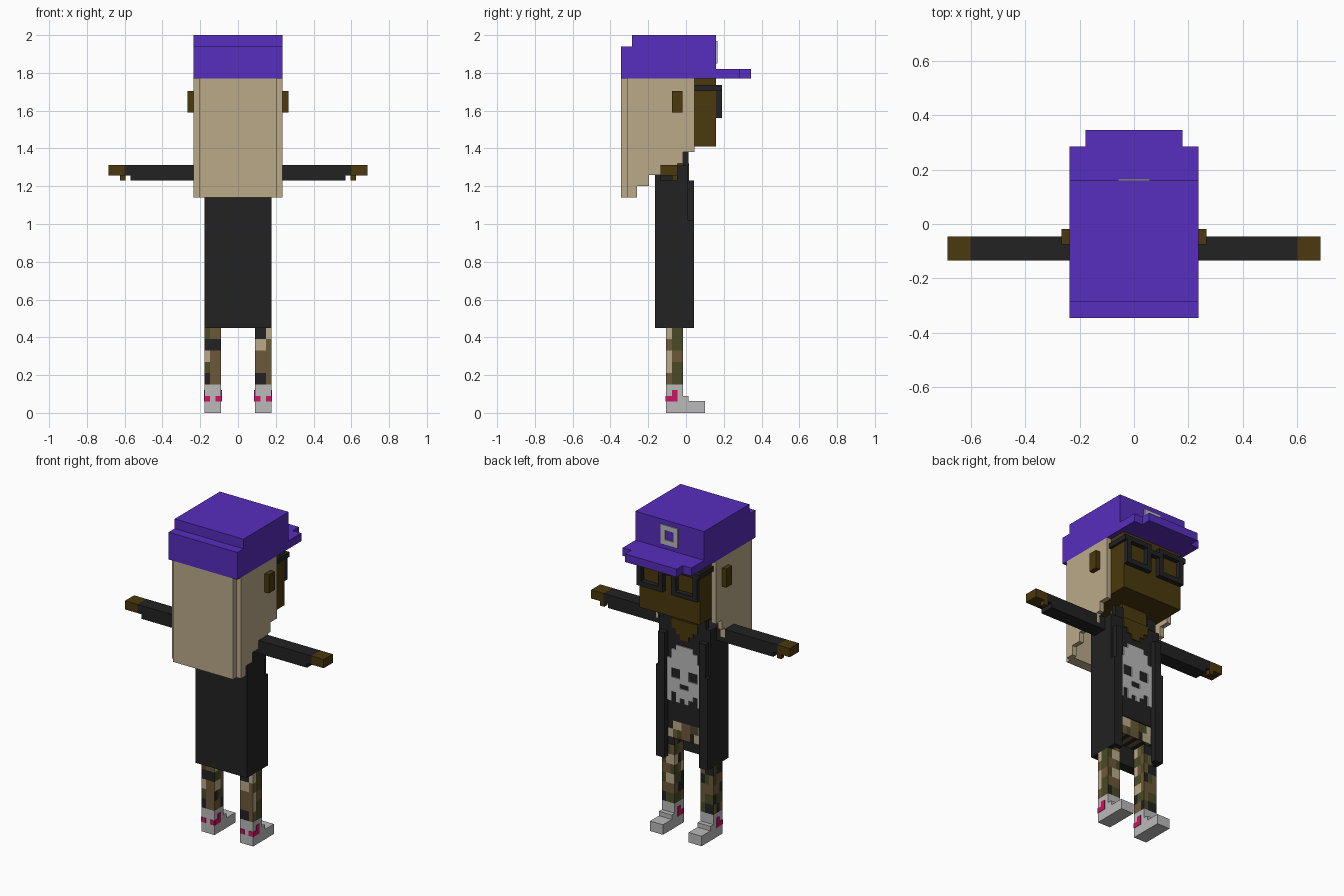
import bpy, bmesh
from mathutils import Vector

if "Cube" in bpy.data.objects:
    bpy.data.objects.remove(bpy.data.objects["Cube"])

V = 0.0296  # block unit


def material(name, r, g, b):
    m = bpy.data.materials.new(name)
    m.diffuse_color = (r, g, b, 1)
    m.use_nodes = True
    m.node_tree.nodes["Principled BSDF"].inputs["Base Color"].default_value = m.diffuse_color
    return m


PURPLE = material("purple", 0.095, 0.027, 0.51)
HAIR = material("sandy tan", 0.49, 0.40, 0.25)
SKIN = material("dark skin", 0.070, 0.041, 0.004)
BLACK = material("soft black", 0.016, 0.016, 0.016)
GREY = material("light grey", 0.49, 0.49, 0.49)
PINK = material("hot pink", 0.62, 0.006, 0.12)
OLIVE = material("olive", 0.068, 0.068, 0.020)
BROWN = material("camo brown", 0.150, 0.098, 0.040)


def finish(name, bm, mats):
    bmesh.ops.recalc_face_normals(bm, faces=bm.faces)
    me = bpy.data.meshes.new(name)
    bm.to_mesh(me)
    bm.free()
    for m in mats:
        me.materials.append(m)
    ob = bpy.data.objects.new(name, me)
    bpy.context.collection.objects.link(ob)
    return ob


def add_box(bm, b):
    """Box from (x0, x1, y0, y1, z0, z1)."""
    vs = bmesh.ops.create_cube(bm, size=1)["verts"]
    for v in vs:
        v.co = Vector(b[2 * i] if v.co[i] < 0 else b[2 * i + 1] for i in range(3))


def part(name, mat, boxes, mirror=False):
    bm = bmesh.new()
    for b in boxes:
        add_box(bm, b)
        if mirror:
            add_box(bm, (-b[1], -b[0]) + tuple(b[2:]))
    return finish(name, bm, [mat])


def profile(name, mat, pts, spans):
    """Extrude a y-z outline across each x span."""
    bm = bmesh.new()
    for x0, x1 in spans:
        f = bm.faces.new([bm.verts.new((x0, y, z)) for y, z in pts])
        new = bmesh.ops.extrude_face_region(bm, geom=[f])["geom"]
        for v in new:
            if isinstance(v, bmesh.types.BMVert):
                v.co.x = x1
    return finish(name, bm, [mat])


def camo(name, b, div, pats):
    """Gridded box; face colours looked up from rows of letters per side."""
    bm = bmesh.new()
    add_box(bm, b)
    for ax in range(3):
        lo, hi = b[2 * ax], b[2 * ax + 1]
        for k in range(1, div[ax]):
            co = Vector((0, 0, 0))
            no = Vector((0, 0, 0))
            co[ax] = lo + (hi - lo) * k / div[ax]
            no[ax] = 1
            bmesh.ops.bisect_plane(bm, geom=bm.verts[:] + bm.edges[:] + bm.faces[:],
                                   plane_co=co, plane_no=no)
    bmesh.ops.recalc_face_normals(bm, faces=bm.faces)
    for f in bm.faces:
        c, n = f.calc_center_median(), f.normal
        i, j, k = [int((c[a] - b[2 * a]) / (b[2 * a + 1] - b[2 * a]) * div[a] * 0.9999)
                   for a in range(3)]
        side = "back" if n.y < -.5 else "front" if n.y > .5 else \
            "left" if n.x < -.5 else "right" if n.x > .5 else "back"
        rows = pats[side].split()
        row = rows[(div[2] - 1 - k) % len(rows)]
        f.material_index = "KOBT".index(row[(i if abs(n.x) < .5 else j) % len(row)])
    finish(name, bm, [BLACK, OLIVE, BROWN, HAIR])


# cap: crown, lower back band, stepped peak, square badge
W = 8 * V
part("cap_crown", PURPLE, [(-W, W, -.285, .16, 1.77, 2.0), (-W, W, -.345, -.285, 1.77, 1.94)])
part("cap_peak", PURPLE, [(-W, W, .16, .285, 1.77, 1.82), (-6 * V, 6 * V, .285, .345, 1.77, 1.82)])
part("cap_badge", GREY, [(-2 * V, 2 * V, .16, .166, 1.94, 1.97), (-2 * V, 2 * V, .16, .166, 1.85, 1.88),
                         (-2 * V, -V, .16, .166, 1.88, 1.94), (V, 2 * V, .16, .166, 1.88, 1.94)])

# head
part("head", SKIN, [(-7 * V, 7 * V, -.26, .16, 1.41, 1.77)])
part("ears", SKIN, [(W, 9 * V, -.075, -.018, 1.59, 1.705)], True)
part("glasses", BLACK, [(V, 7 * V, .16, .19, 1.705, 1.735), (V, 7 * V, .16, .19, 1.56, 1.59),
                        (V, 2 * V, .16, .19, 1.59, 1.705), (6 * V, 7 * V, .16, .19, 1.59, 1.705),
                        (0, V, .16, .19, 1.675, 1.705),
                        (7 * V, 7.5 * V, .045, .19, 1.705, 1.735)], True)

# long hair: stepped side curtains and a back sheet
steps = [(-.31, 1.77), (-.31, 1.14), (-.26, 1.14), (-.26, 1.20), (-.197, 1.20), (-.197, 1.26),
         (-.045, 1.26), (-.045, 1.32), (-.017, 1.32), (-.017, 1.38), (.045, 1.38), (.045, 1.77)]
profile("hair_sides", HAIR, steps, [(-W, -7 * V), (7 * V, W)])
part("hair_back", HAIR, [(-7 * V, 7 * V, -.345, -.28, 1.14, 1.77)])

# neck and stepped neckline
part("neck", SKIN, [(-3 * V, 3 * V, -.105, .005, 1.25, 1.41)])
part("neckline", SKIN, [(-3 * V, 3 * V, .005, .016, 1.26, 1.32), (-2 * V, 2 * V, .008, .016, 1.23, 1.26),
                        (-V, V, .008, .016, 1.20, 1.23)])

# shirt with pixel skull print
part("shirt", BLACK, [(-5 * V, 5 * V, -.105, .01, .68, 1.27)])
skull = """..####..
.######.
.######.
########
########
#..##..#
#..##..#
########
###..###
########
#.####.#
#..#.#.#""".split()
part("skull_print", GREY, [((c - 4) * V, (c - 3) * V, .01, .016, 1.16 - (r + 1) * V, 1.16 - r * V)
                           for r, row in enumerate(skull) for c, ch in enumerate(row) if ch == "#"])

# open long coat
part("coat_back", BLACK, [(-6 * V, 6 * V, -.165, -.106, .45, 1.26), (-6 * V, 6 * V, -.165, -.105, 1.23, 1.30)])
part("coat_sides", BLACK, [(5 * V, 6 * V, -.106, .01, .45, 1.26), (4 * V, 6 * V, .01, .042, .45, 1.02),
                           (4 * V, 5.5 * V, .01, .042, 1.02, 1.23)], True)
part("coat_shoulders", BLACK, [(3 * V, 6 * V, -.14, .01, 1.23, 1.31), (3 * V, 5 * V, -.015, .012, 1.31, 1.38)], True)

# arms
part("sleeves", BLACK, [(6 * V, .57, -.134, -.045, 1.23, 1.312), (.57, .60, -.134, -.045, 1.258, 1.312)], True)
part("hands", SKIN, [(.60, .685, -.134, -.045, 1.258, 1.312), (.595, .625, -.075, -.045, 1.23, 1.258)], True)

# camouflage trousers: K black, O olive, B brown, T tan
left = {"back": "OBB KKK TBB OBB KBB", "left": "KKO BBO KBB OOK BKB",
        "front": "KKB BOK BBB OOB KKO", "right": "TBO OOB TTB KOO BBK"}
right = {"back": "KKT TTB BBB BBB KKB", "right": "TOO BOO TBB TOO BOO",
         "front": "TTO OBB TTO BBB OOK", "left": "BKT TBO KOO KKB BOO"}
for s, pats, nm in ((-1, left, "left"), (1, right, "right")):
    a, b = sorted((s * 3 * V, s * 6 * V))
    camo(nm + "_trouser_leg", (a, b, -.105, -.016, .15, .45), (3, 3, 5), pats)
    a, b = sorted((s * 3 * V, s * 4.95 * V))
    camo(nm + "_thigh", (a, b, -.104, -.016, .45, .57), (2, 3, 2), left)
camo("trouser_hips", (-4.95 * V, 4.95 * V, -.104, .004, .57, .68), (10, 3, 2),
     {"front": "TTOOBBTTKK OTTKBBOBTT", "back": "KB", "left": "OB", "right": "BO"})

# shoes with pink accents
X0, X1 = 3 * V, 6 * V
shoe = [(-.105, 0), (.1, 0), (.1, .062), (.013, .062), (.013, .09), (-.016, .09), (-.016, .15), (-.105, .15)]
profile("shoes", GREY, shoe, [(X0, X1), (-X1, -X0)])
accents = []
for xa, xb in ((X0 - .003, X0), (X1, X1 + .003)):
    accents += [(xa, xb, -.105, -.045, .06, .09), (xa, xb, -.075, -.045, .09, .12)]
accents += [(X0, X0 + V, -.108, -.105, .06, .09), (X1 - V, X1, -.108, -.105, .06, .09)]
part("shoe_accents", PINK, accents, True)
